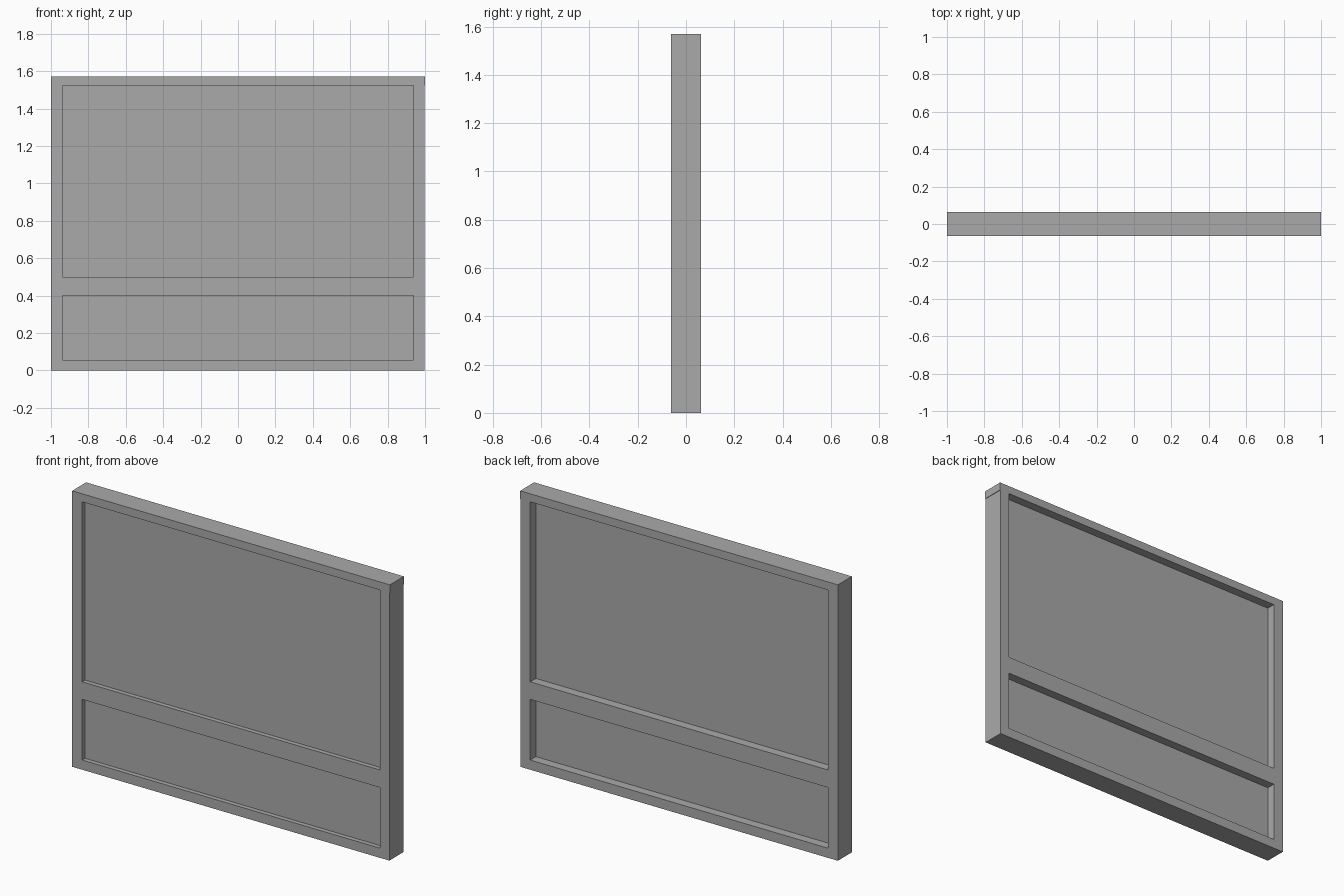
import bpy

cube = bpy.data.objects.get("Cube")
if cube:
    bpy.data.objects.remove(cube, do_unlink=True)

# Single plain grey
grey = bpy.data.materials.new("mid_grey")
grey.use_nodes = True
colour = (0.4, 0.4, 0.4, 1)
grey.diffuse_color = colour
grey.node_tree.nodes["Principled BSDF"].inputs["Base Color"].default_value = colour

HALF_DEPTH = 0.063
HEIGHT = 1.57
INNER_X = 0.937
SILL_TOP = 0.055
HEAD_BOTTOM = 1.524


def box(name, x, y, z):
    """Box spanning the given (low, high) ranges."""
    spans = (x, y, z)
    bpy.ops.mesh.primitive_cube_add(size=1, location=[(a + b) / 2 for a, b in spans])
    part = bpy.context.object
    part.name = name
    part.scale = [b - a for a, b in spans]
    bpy.ops.object.transform_apply(location=False, rotation=False, scale=True)
    part.data.materials.append(grey)
    return part


depth = (-HALF_DEPTH, HALF_DEPTH)
inner = (-INNER_X, INNER_X)

# Outer frame: the head overhangs the left jamb very slightly
box("head_rail", (-1, 1), depth, (HEAD_BOTTOM, HEIGHT))
box("right_jamb", (-1, -INNER_X), depth, (0, HEAD_BOTTOM))
box("left_jamb", (INNER_X, 0.997), depth, (0, HEAD_BOTTOM))
box("sill", inner, depth, (0, SILL_TOP))

# Cross rail between the two openings
box("middle_rail", inner, depth, (0.4, 0.5))

# Recessed infill panels, set nearer the front
for name, z in (("upper_panel", (0.5, HEAD_BOTTOM)), ("lower_panel", (SILL_TOP, 0.4))):
    box(name, inner, (-0.037, 0.012), z)
